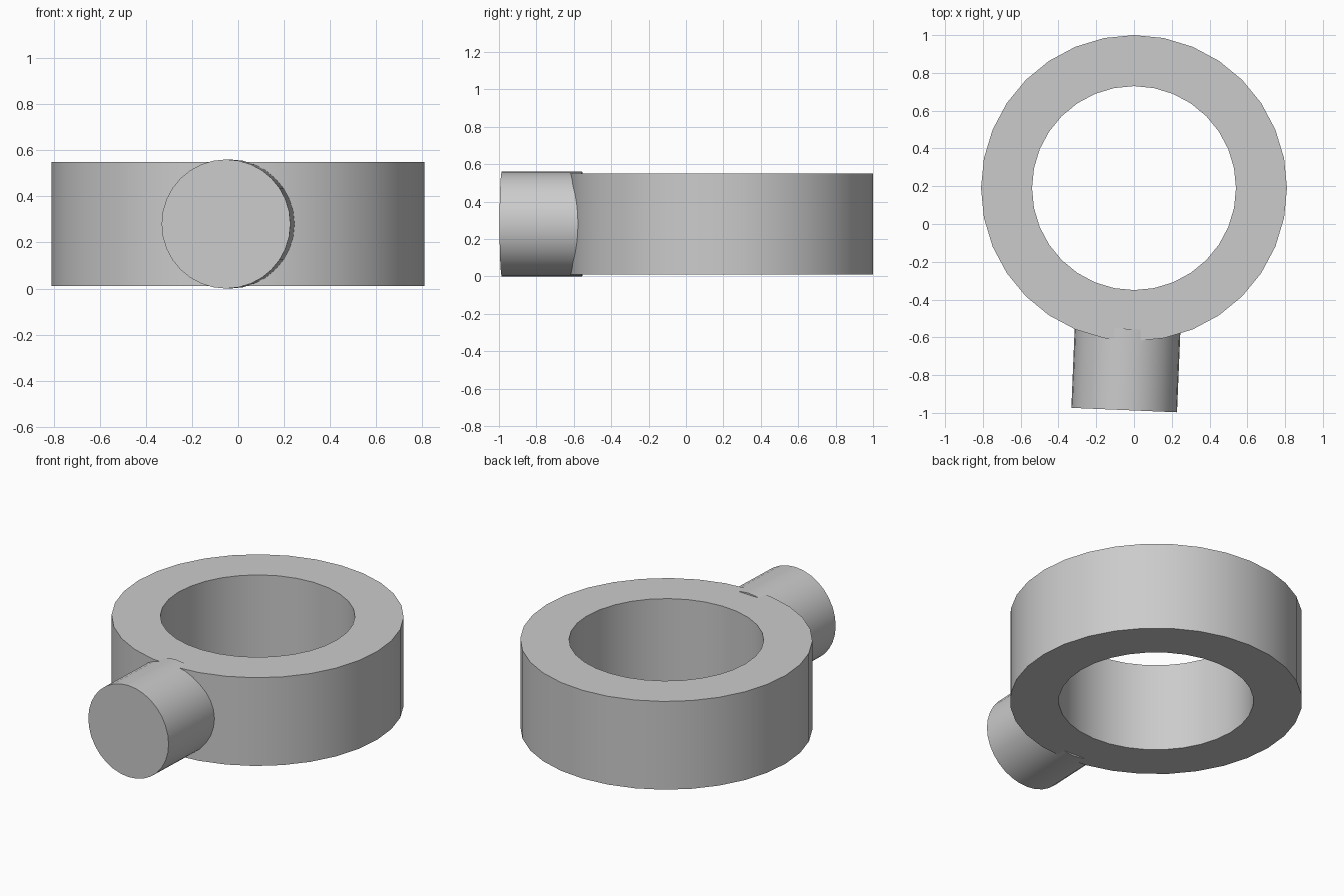
import bpy
import bmesh
import math
from mathutils import Matrix, Vector

cube = bpy.data.objects.get("Cube")
if cube:
    bpy.data.objects.remove(cube, do_unlink=True)

SIDES = 32
grey = bpy.data.materials.new("plain grey")
grey.use_nodes = True
color = (0.6, 0.6, 0.6, 1)
grey.diffuse_color = color
grey.node_tree.nodes["Principled BSDF"].inputs["Base Color"].default_value = color


def finish(bm, name):
    """Turn the bmesh into a smooth object with sharp rims."""
    bmesh.ops.recalc_face_normals(bm, faces=bm.faces)
    mesh = bpy.data.meshes.new(name)
    bm.to_mesh(mesh)
    bm.free()
    mesh.materials.append(grey)
    obj = bpy.data.objects.new(name, mesh)
    bpy.context.collection.objects.link(obj)
    bpy.ops.object.select_all(action="DESELECT")
    obj.select_set(True)
    bpy.context.view_layer.objects.active = obj
    bpy.ops.object.shade_smooth_by_angle(angle=math.radians(30))
    return obj


# Ring band: a rectangular section swept round the vertical axis
bm = bmesh.new()
section = [(0.54, 0.01), (0.81, 0.01), (0.81, 0.55), (0.54, 0.55)]
loops = []
for i in range(SIDES):
    a = math.tau * i / SIDES
    loops.append([bm.verts.new((r * math.cos(a), r * math.sin(a), z)) for r, z in section])
for i, loop in enumerate(loops):
    following = loops[(i + 1) % SIDES]
    for j in range(4):
        k = (j + 1) % 4
        bm.faces.new((loop[j], following[j], following[k], loop[k]))
ring = finish(bm, "ring_band")
ring.location = (0, 0.19, 0)

# Peg: a capped cylinder, slightly turned, running into the front of the ring
front, back = Vector((-0.052, -0.985, 0.28)), Vector((-0.034, -0.555, 0.28))
axis = back - front
bm = bmesh.new()
bmesh.ops.create_cone(bm, cap_ends=True, segments=SIDES, radius1=0.28, radius2=0.28,
                      depth=axis.length)
turn = axis.to_track_quat("Z", "Y").to_matrix().to_4x4()
bmesh.ops.transform(bm, matrix=Matrix.Translation((front + back) / 2) @ turn, verts=bm.verts)
finish(bm, "front_peg")
